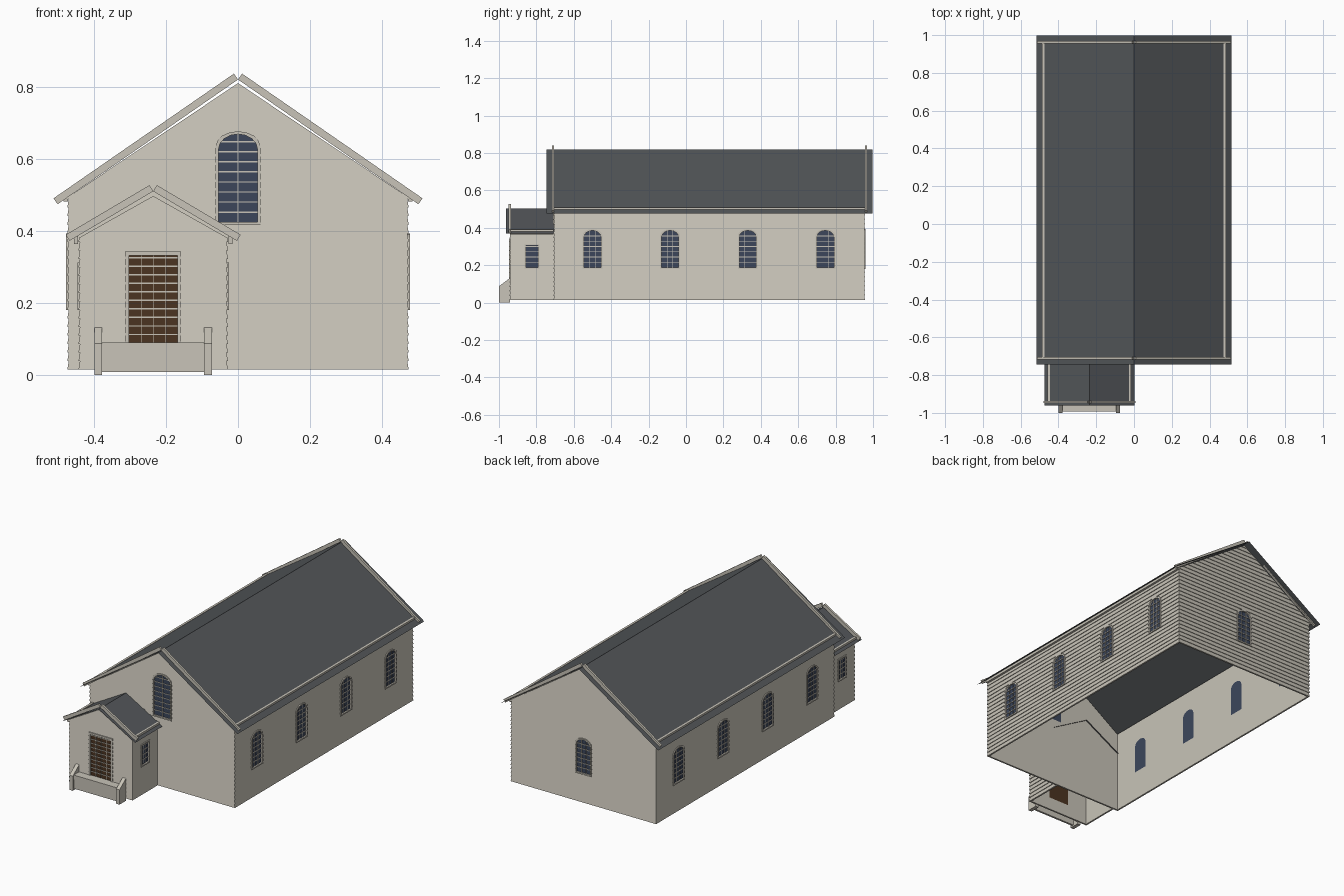
import bpy, bmesh, math
from mathutils import Matrix, Vector

cube = bpy.data.objects.get("Cube")
if cube:
    bpy.data.objects.remove(cube, do_unlink=True)


def material(name, rgb):
    m = bpy.data.materials.new(name)
    m.use_nodes = True
    m.diffuse_color = (*rgb, 1)
    m.node_tree.nodes["Principled BSDF"].inputs["Base Color"].default_value = (*rgb, 1)
    return m


CREAM = material("cream paint", (0.58, 0.55, 0.48))
SLATE = material("dark slate", (0.088, 0.095, 0.102))
GLASS = material("blue glass", (0.045, 0.062, 0.105))
WOOD = material("brown wood", (0.07, 0.034, 0.015))
PITCH = 0.0237      # height of one clapboard
LAP = 0.004         # how far its lower edge sticks out
BASE = 0.015        # foot of the walls
FRONT, BACK = Vector((0, -1, 0)), Vector((0, 1, 0))
LEFT, RIGHT = Vector((1, 0, 0)), Vector((-1, 0, 0))


def finish(name, bm, mat):
    bmesh.ops.recalc_face_normals(bm, faces=bm.faces[:])
    mesh = bpy.data.meshes.new(name)
    bm.to_mesh(mesh)
    bm.free()
    mesh.materials.append(mat)
    ob = bpy.data.objects.new(name, mesh)
    bpy.context.scene.collection.objects.link(ob)
    return ob


def facing(normal, origin):
    """Local x runs across, local y runs up, local z points out of the wall."""
    up = Vector((0, 0, 1))
    m = Matrix((up.cross(normal), up, normal)).transposed().to_4x4()
    return Matrix.Translation(origin) @ m


def add_prism(bm, outline, frame, w0, w1):
    lo = [bm.verts.new(frame @ Vector((u, v, w0))) for u, v in outline]
    hi = [bm.verts.new(frame @ Vector((u, v, w1))) for u, v in outline]
    bm.faces.new(lo)
    bm.faces.new(hi)
    for i in range(len(lo)):
        j = (i + 1) % len(lo)
        bm.faces.new((lo[i], lo[j], hi[j], hi[i]))


def prism(name, outline, frame, w0, w1, mat):
    bm = bmesh.new()
    add_prism(bm, outline, frame, w0, w1)
    return finish(name, bm, mat)


def rect(u0, u1, v0, v1):
    return [(u0, v0), (u1, v0), (u1, v1), (u0, v1)]


def box(name, x0, x1, y0, y1, z0, z1, mat=CREAM):
    return prism(name, rect(x0, x1, z0, z1), facing(FRONT, (0, 0, 0)), -y1, -y0, mat)


def carve(wall, cutters):
    """Cut holes in a wall, then discard the cutters."""
    for c in cutters:
        mod = wall.modifiers.new("hole", 'BOOLEAN')
        mod.operation, mod.solver, mod.object = 'DIFFERENCE', 'EXACT', c
        c.hide_render = True
    bpy.context.view_layer.update()
    graph = bpy.context.evaluated_depsgraph_get()
    mesh = bpy.data.meshes.new_from_object(wall.evaluated_get(graph))
    wall.modifiers.clear()
    wall.data = mesh
    for c in cutters:
        bpy.data.objects.remove(c, do_unlink=True)


def clapboard_walls(name, x0, x1, y0, y1, apex, slope, void):
    """Stack of lapped boards, cut to a gable and hollowed out."""
    bm = bmesh.new()
    levels = []
    z = BASE
    while z < apex + PITCH:
        levels += [(z, 0), (z + PITCH, LAP)]
        z += PITCH
    rings = []
    for z, s in levels:
        corners = ((x0 + s, y0 + s), (x1 - s, y0 + s), (x1 - s, y1 - s), (x0 + s, y1 - s))
        rings.append([bm.verts.new((x, y, z)) for x, y in corners])
    for a, b in zip(rings, rings[1:]):
        for i in range(4):
            j = (i + 1) % 4
            bm.faces.new((a[i], a[j], b[j], b[i]))
    bm.faces.new(rings[0])
    bm.faces.new(rings[-1])
    for side in (-1, 1):
        bmesh.ops.bisect_plane(bm, geom=bm.verts[:] + bm.edges[:] + bm.faces[:], dist=1e-6,
                               plane_co=((x0 + x1) / 2, 0, apex),
                               plane_no=(side * slope, 0, 1), clear_outer=True)
        bmesh.ops.edgeloop_fill(bm, edges=[e for e in bm.edges if e.is_boundary])
    wall = finish(name, bm, CREAM)
    return wall, [box("room_cutter", *void, -0.1, apex + 0.1)]


def opening_outline(half, z0, z1, rise):
    if not rise:
        return rect(-half, half, z0, z1)
    arc = [math.pi * i / 8 for i in range(9)]
    return [(-half, z0), (half, z0)] + [
        (half * math.cos(t), z1 - rise + rise * math.sin(t)) for t in arc]


def opening(name, origin, normal, half, z0, z1, rise, cutters,
            columns=3, pitch=0.028, fill=GLASS, trim=0.008):
    """Framed, barred opening; also leaves a cutter for its wall."""
    frame = facing(normal, origin)
    outer = opening_outline(half, z0, z1, rise)
    ih, a, b = half - trim, z0 + trim, z1 - trim
    inner = opening_outline(ih, a, b, rise)
    cutters.append(prism(name + "_cutter", inner, frame, -0.05, 0.05, CREAM))
    # surround
    bm = bmesh.new()
    loops = [[bm.verts.new(frame @ Vector((u, v, w))) for u, v in line]
             for line, w in ((outer, -0.006), (outer, 0.005), (inner, 0.005), (inner, -0.006))]
    for k in range(4):
        p, q = loops[k], loops[(k + 1) % 4]
        for i in range(len(p)):
            j = (i + 1) % len(p)
            bm.faces.new((p[i], p[j], q[j], q[i]))
    finish(name + "_frame", bm, CREAM)
    prism(name + "_panel", inner, frame, -0.008, -0.004, fill)
    # bars
    bm = bmesh.new()
    t = 0.0018
    spring = b - rise

    def reach(v):
        if v <= spring:
            return ih
        return ih * math.sqrt(max(0, 1 - ((v - spring) / rise) ** 2))
    v = a + pitch
    while v < b - t:
        r = reach(v)
        add_prism(bm, rect(-r, r, v - t, v + t), frame, -0.004, 0)
        v += pitch
    for i in range(1, columns):
        u = -ih + 2 * ih * i / columns
        top = spring + rise * math.sqrt(1 - (u / ih) ** 2)
        add_prism(bm, rect(u - t / 2, u + t / 2, a, top), frame, -0.004, -0.001)
    finish(name + "_bars", bm, CREAM)


def gable_roof(name, cx, half, ridge, eave, y0, y1):
    bm = bmesh.new()
    rows = [[bm.verts.new((x, y, z)) for y in (y0, y1)]
            for x, z in ((cx - half, eave), (cx, ridge), (cx + half, eave))]
    for p, q in zip(rows, rows[1:]):
        bm.faces.new((p[0], q[0], q[1], p[1]))
    finish(name, bm, SLATE)


def bargeboards(name, cx, y, ridge, run, drop):
    """Pair of sloping boards standing proud of the roof edge."""
    n = Vector((drop, run)).normalized() * 0.02
    for side, word in ((1, "left"), (-1, "right")):
        line = [(0, ridge), (run, ridge - drop), (run + n.x, ridge - drop + n.y), (n.x, ridge + n.y)]
        prism(f"{name}_{word}", [(cx + side * u, v) for u, v in line],
              facing(FRONT, (0, y, 0)), -0.006, 0.006, CREAM)


# Main hall
hall, hall_cuts = clapboard_walls("hall_walls", -0.475, 0.475, -0.708, 0.957, 0.812, 0.67,
                                  (-0.465, 0.465, -0.698, 0.947))
for i in range(4):
    y = -0.5 + 0.415 * i
    for normal, word in ((LEFT, "left"), (RIGHT, "right")):
        opening(f"{word}_window_{i + 1}", normal * 0.473 + Vector((0, y, 0)), normal,
                0.053, 0.18, 0.393, 0.034, hall_cuts)
opening("back_window", (0, 0.955, 0), BACK, 0.053, 0.18, 0.393, 0.034, hall_cuts)
opening("front_window", (0, -0.706, 0), FRONT, 0.062, 0.417, 0.678, 0.042, hall_cuts, columns=2)
carve(hall, hall_cuts)
gable_roof("hall_roof", 0, 0.517, 0.818, 0.476, -0.745, 0.998)
bargeboards("front_bargeboard", 0, -0.711, 0.822, 0.502, 0.347)
bargeboards("back_bargeboard", 0, 0.962, 0.822, 0.502, 0.347)
for s, word in ((1, "left"), (-1, "right")):
    xs = sorted((s * 0.473, s * 0.486))
    box(f"hall_eave_{word}", *xs, -0.705, 0.957, 0.482, 0.507)

# Porch
PX = -0.236
porch, porch_cuts = clapboard_walls("porch_walls", -0.444, -0.028, -0.943, -0.703, 0.498, 0.563,
                                    (-0.434, -0.038, -0.933, -0.65))
for s, normal, word in ((1, LEFT, "left"), (-1, RIGHT, "right")):
    opening(f"porch_window_{word}", (PX + s * 0.206, -0.823, 0), normal,
            0.04, 0.18, 0.313, 0, porch_cuts)
    xs = sorted((PX + s * 0.209, PX + s * 0.221))
    box(f"porch_eave_{word}", *xs, -0.94, -0.708, 0.365, 0.391)
opening("door", (PX, -0.941, 0), FRONT, 0.078, 0.078, 0.343, 0, porch_cuts,
        columns=4, pitch=PITCH, fill=WOOD, trim=0.011)
carve(porch, porch_cuts)
gable_roof("porch_roof", PX, 0.238, 0.504, 0.37, -0.962, -0.69)
bargeboards("porch_bargeboard", PX, -0.942, 0.511, 0.233, 0.138)

# Entrance step with sloping side walls
box("step_slab", -0.383, -0.09, -0.992, -0.94, 0.065, 0.09)
box("step_riser", -0.383, -0.09, -0.988, -0.976, 0.008, 0.066)
cheek = [(-1.0, 0), (-0.94, 0), (-0.94, 0.132), (-1.0, 0.087)]
for x, word in ((-0.084, "left"), (-0.389, "right")):
    prism(f"step_cheek_{word}", cheek, facing(LEFT, (x, 0, 0)), -0.011, 0.011, CREAM)
